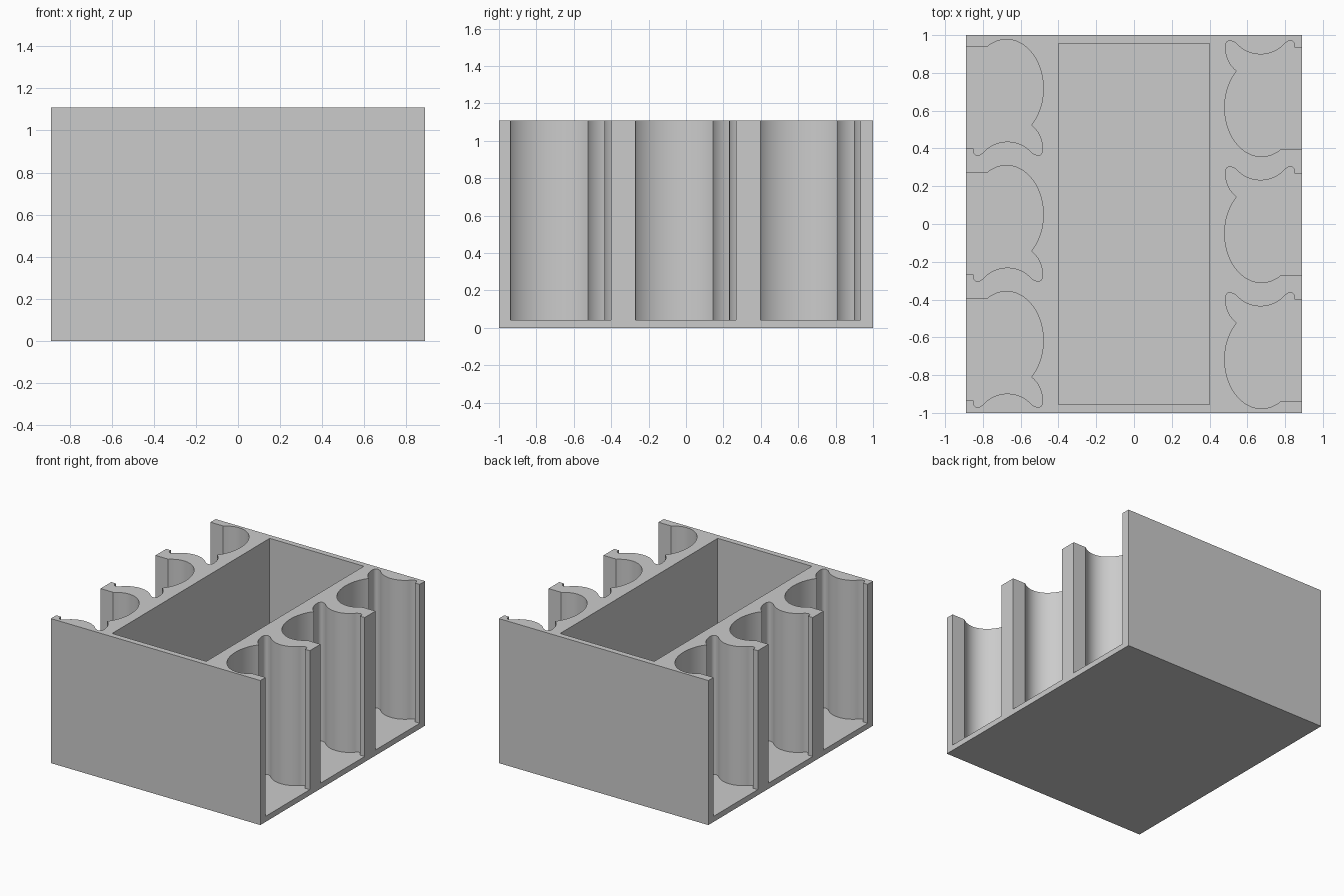
import bpy, bmesh
from math import cos, sin, pi, radians

W, H, FLOOR, PITCH = 0.89, 1.11, 0.043, 0.667

if "Cube" in bpy.data.objects:
    bpy.data.objects.remove(bpy.data.objects["Cube"])

grey = bpy.data.materials.new("plain_grey")
grey.use_nodes = True
grey.diffuse_color = (0.6, 0.6, 0.6, 1)
grey.node_tree.nodes["Principled BSDF"].inputs["Base Color"].default_value = (0.6, 0.6, 0.6, 1)


def prism(name, outline, z0, z1):
    """Extrude a closed outline from z0 to z1."""
    bm = bmesh.new()
    face = bm.faces.new([bm.verts.new((x, y, z0)) for x, y in outline])
    top = bmesh.ops.extrude_face_region(bm, geom=[face])["geom"]
    for v in top:
        if isinstance(v, bmesh.types.BMVert):
            v.co.z = z1
    bmesh.ops.recalc_face_normals(bm, faces=bm.faces)
    mesh = bpy.data.meshes.new(name)
    bm.to_mesh(mesh)
    bm.free()
    mesh.materials.append(grey)
    ob = bpy.data.objects.new(name, mesh)
    bpy.context.collection.objects.link(ob)
    return ob


def rect(x, y):
    return [(-x, -y), (x, -y), (x, y), (-x, y)]


def arc(cx, cy, rx, ry, a0, a1, n):
    """Points on an ellipse between two angles in degrees."""
    angles = [radians(a0 + (a1 - a0) * i / n) for i in range(n + 1)]
    return [(cx + rx * cos(a), cy + ry * sin(a)) for a in angles]


# Outline of one side pocket: main bay, side lobe, and scalloped lower edge
pocket = [(-1, 0.27), (-0.78, 0.27)]
pocket += arc(-0.675, 0.05, 0.195, 0.26, 123, -47, 40)
pocket += arc(-0.625, -0.27, 0.141, 0.155, 55, 0, 12)
pocket += arc(-0.508, -0.276, 0.024, 0.028, 0, -120, 8)
pocket += arc(-0.67, -0.403, 0.172, 0.172, 40, 140, 24)
pocket += arc(-0.828, -0.28, 0.022, 0.024, -60, -180, 8)
pocket += [(-0.85, -0.267), (-1, -0.267)]

# Solid block, then cut the central tray and six side pockets
body = prism("organizer_body", rect(W, 1), 0, H)
cutters = [prism("tray_cutter", rect(0.4, 0.956), FLOOR, H + 0.1)]
for side in (1, -1):
    for row in (-1, 0, 1):
        pts = [(side * x, side * y + row * PITCH) for x, y in pocket]
        cutters.append(prism("pocket_cutter", pts, FLOOR, H + 0.1))

for c in cutters:
    c.hide_render = True
    m = body.modifiers.new("cut", "BOOLEAN")
    m.operation, m.solver, m.object = "DIFFERENCE", "EXACT", c

# Bake the cuts and drop the cutters
deps = bpy.context.evaluated_depsgraph_get()
result = bpy.data.meshes.new_from_object(body.evaluated_get(deps))
body.modifiers.clear()
body.data = result
for c in cutters:
    bpy.data.objects.remove(c)

# Smooth curved walls, keep sharp edges
bpy.ops.object.select_all(action="DESELECT")
body.select_set(True)
bpy.context.view_layer.objects.active = body
bpy.ops.object.shade_smooth_by_angle(angle=radians(25))
